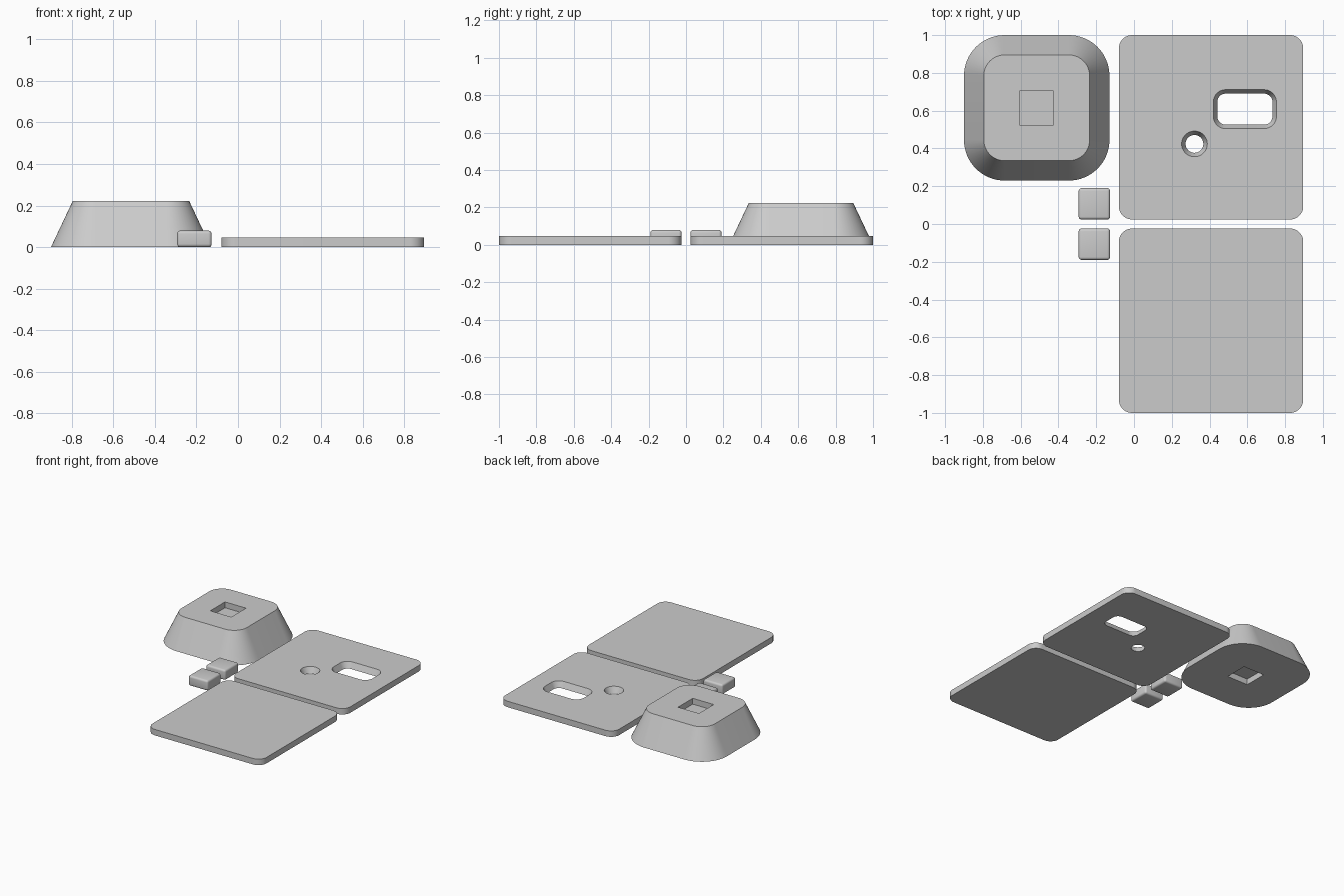
import bpy, bmesh, math

if "Cube" in bpy.data.objects:
    bpy.data.objects.remove(bpy.data.objects["Cube"])

grey = bpy.data.materials.new("plain_grey")
grey.diffuse_color = (0.6, 0.6, 0.6, 1)
grey.use_nodes = True
grey.node_tree.nodes["Principled BSDF"].inputs["Base Color"].default_value = grey.diffuse_color


def ring(cx, cy, hx, hy, r, z, seg=16):
    """Rounded rectangle outline, counter-clockwise."""
    pts = []
    for k, (sx, sy) in enumerate([(1, 1), (-1, 1), (-1, -1), (1, -1)]):
        for i in range(seg + 1):
            a = math.pi / 2 * (k + i / seg)
            pts.append((cx + sx * (hx - r) + r * math.cos(a),
                        cy + sy * (hy - r) + r * math.sin(a), z))
    return pts


def loft(name, low, high):
    """Closed solid between two matching outlines."""
    bm = bmesh.new()
    a = [bm.verts.new(p) for p in low]
    b = [bm.verts.new(p) for p in high]
    n = len(a)
    for i in range(n):
        j = (i + 1) % n
        bm.faces.new((a[i], a[j], b[j], b[i]))
    bm.faces.new(a[::-1])
    bm.faces.new(b)
    bmesh.ops.remove_doubles(bm, verts=bm.verts, dist=1e-5)
    bmesh.ops.recalc_face_normals(bm, faces=bm.faces)
    me = bpy.data.meshes.new(name)
    bm.to_mesh(me)
    bm.free()
    me.materials.append(grey)
    ob = bpy.data.objects.new(name, me)
    bpy.context.collection.objects.link(ob)
    return ob


def box(name, cx, cy, h, z0, z1):
    return loft(name, *[[(cx + sx * h, cy + sy * h, z) for sx, sy in
                         [(1, 1), (-1, 1), (-1, -1), (1, -1)]] for z in (z0, z1)])


def activate(ob):
    bpy.ops.object.select_all(action='DESELECT')
    ob.select_set(True)
    bpy.context.view_layer.objects.active = ob


def cut(ob, cutter):
    activate(ob)
    m = ob.modifiers.new("cut", 'BOOLEAN')
    m.operation = 'DIFFERENCE'
    m.solver = 'EXACT'
    m.object = cutter
    bpy.ops.object.modifier_apply(modifier=m.name)
    bpy.data.objects.remove(cutter)


def smooth(ob):
    activate(ob)
    bpy.ops.object.shade_smooth_by_angle(angle=math.radians(30))


# Tapered foot with square sockets in its top and underside
FX, FY, FH = -0.515, 0.615, 0.222
foot = loft("tapered_foot", ring(FX, FY, 0.385, 0.385, 0.215, 0),
            ring(FX, FY, 0.28, 0.28, 0.11, FH))
cut(foot, box("socket_cutter", FX, FY, 0.09, FH - 0.045, FH + 0.05))
cut(foot, box("socket_cutter", FX, FY, 0.09, -0.05, 0.045))
smooth(foot)

# Two flat plates
T = 0.046
plates = [loft(name, ring(0.408, cy, 0.488, 0.488, 0.07, 0),
               ring(0.408, cy, 0.488, 0.488, 0.07, T))
          for name, cy in (("plain_plate", -0.512), ("slotted_plate", 0.512))]

# Tapered slot and round hole, widest at the plate's upper face
for cx, cy, hx, hy, r in ((0.587, 0.608, 0.167, 0.103, 0.065),
                          (0.32, 0.424, 0.068, 0.068, 0.068)):
    outlines = []
    for z in (-0.02, T + 0.02):
        d = 0.021 * (T - z) / T
        outlines.append(ring(cx, cy, hx - d, hy - d, r - d, z))
    cut(plates[1], loft("hole_cutter", *outlines))
for p in plates:
    smooth(p)

# Two rounded connector blocks
for name, cy in (("front_block", -0.107), ("back_block", 0.107)):
    b = box(name, -0.21, cy, 0.083, 0, 0.079)
    activate(b)
    m = b.modifiers.new("round", 'BEVEL')
    m.width = 0.015
    m.segments = 4
    bpy.ops.object.modifier_apply(modifier=m.name)
    smooth(b)
